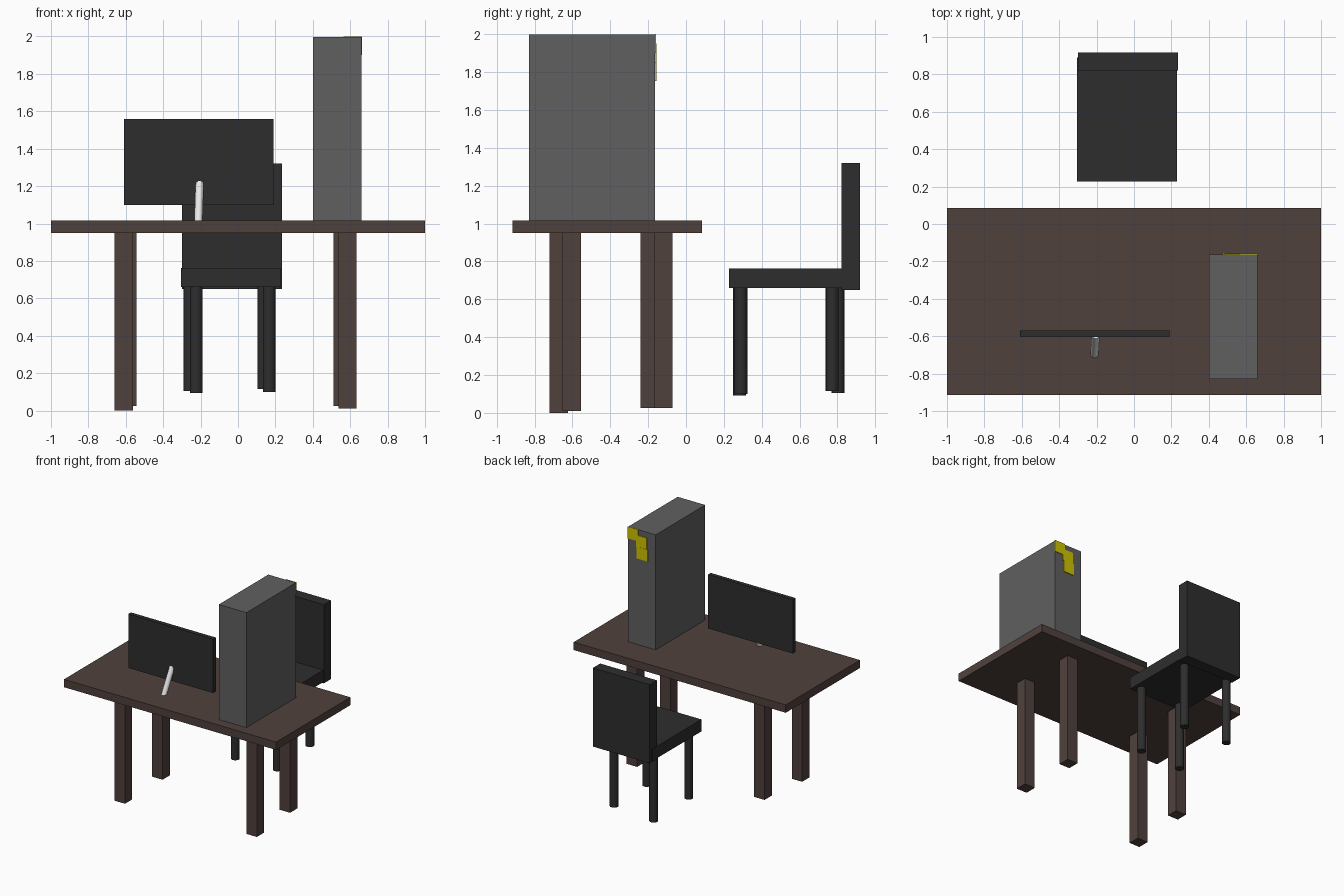
import bpy
from mathutils import Vector

cube = bpy.data.objects.get("Cube")
if cube:
    bpy.data.objects.remove(cube, do_unlink=True)


def material(name, rgb):
    mat = bpy.data.materials.new(name)
    mat.use_nodes = True
    mat.diffuse_color = (*rgb, 1)
    mat.node_tree.nodes["Principled BSDF"].inputs["Base Color"].default_value = (*rgb, 1)
    return mat


brown = material("dark brown wood", (0.078, 0.053, 0.046))
grey = material("case grey", (0.117, 0.117, 0.117))
black = material("soft black", (0.027, 0.027, 0.027))
white = material("light grey", (0.8, 0.8, 0.8))
yellow = material("yellow", (0.62, 0.55, 0.0))


def finish(name, mat):
    obj = bpy.context.object
    obj.name = name
    obj.data.materials.append(mat)
    return obj


def box(name, mat, x, y, z):
    """Box given by its (low, high) extent on each axis."""
    bpy.ops.mesh.primitive_cube_add(size=1, location=[sum(r) / 2 for r in (x, y, z)])
    obj = finish(name, mat)
    obj.scale = [r[1] - r[0] for r in (x, y, z)]
    bpy.ops.object.transform_apply(location=False, rotation=False, scale=True)
    return obj


def rod(name, mat, start, end, radius):
    """Round rod between two points."""
    a, b = Vector(start), Vector(end)
    bpy.ops.mesh.primitive_cylinder_add(
        vertices=32, radius=radius, depth=(b - a).length, location=(a + b) / 2,
        rotation=(b - a).to_track_quat('Z', 'Y').to_euler())
    obj = finish(name, mat)
    bpy.ops.object.shade_smooth_by_angle()
    return obj


# Table: top and four slightly uneven square legs
box("table_top", brown, (-1, 1), (-0.915, 0.085), (0.95, 1.017))
for name, x, y, foot in (("front_right", -0.61, -0.672, 0.0),
                         ("front_left", 0.585, -0.603, 0.01),
                         ("back_right", -0.593, -0.19, 0.025),
                         ("back_left", 0.56, -0.12, 0.025)):
    box("table_leg_" + name, brown, (x - 0.049, x + 0.049), (y - 0.049, y + 0.049), (foot, 0.97))

# Chair: seat, backrest and four round legs
box("chair_seat", black, (-0.305, 0.23), (0.228, 0.89), (0.66, 0.762))
box("chair_back", black, (-0.3, 0.235), (0.82, 0.918), (0.65, 1.32))
for name, x, y, foot in (("front_right", -0.223, 0.282, 0.093),
                         ("front_left", 0.167, 0.29, 0.1),
                         ("back_right", -0.257, 0.803, 0.105),
                         ("back_left", 0.138, 0.772, 0.115)):
    rod("chair_leg_" + name, black, (x, y, foot), (x, y, 0.69), 0.034)

# Screen with its leaning stand
box("screen", black, (-0.61, 0.19), (-0.605, -0.57), (1.1, 1.56))
rod("screen_stand", white, (-0.212, -0.7, 1.0), (-0.205, -0.592, 1.217), 0.022)

# Computer case and the small plates on its back
box("computer_case", grey, (0.4, 0.66), (-0.83, -0.163), (1.015, 1.997))
for i, (x, z) in enumerate(((0.613, 1.95), (0.533, 1.9), (0.524, 1.802))):
    box(f"back_plate_{i + 1}", yellow, (x - 0.05, x + 0.05),
        (-0.164, -0.158 + 0.001 * i), (z - 0.05, z + 0.05))
